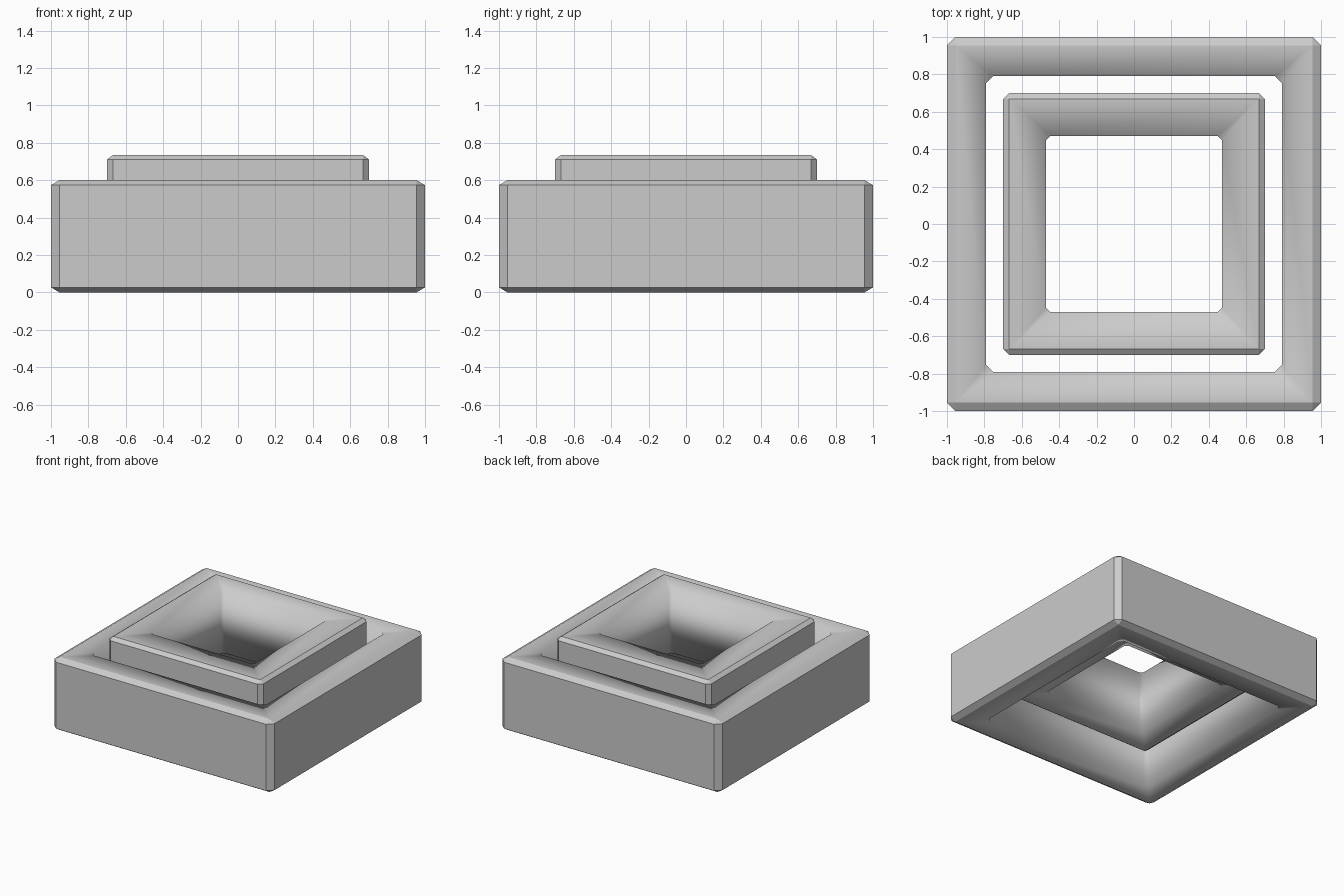
import bpy, bmesh

if "Cube" in bpy.data.objects:
    bpy.data.objects.remove(bpy.data.objects["Cube"])


def octagon(bm, r, c, z):
    """Square loop of half-width r with its corners cut by c."""
    s = r - c
    pts = [(r, -s), (r, s), (s, r), (-s, r), (-r, s), (-r, -s), (-s, -r), (s, -r)]
    return [bm.verts.new((x, y, z)) for x, y in pts]


def square_ring(name, outer, hole, z0, z1, bevel, bevel_z, hole_cut):
    bm = bmesh.new()
    inset = outer - bevel
    # closed cross-section: half-width, corner cut, height
    section = [
        (outer, bevel, z0 + bevel_z),
        (outer, bevel, z1 - bevel_z),
        (inset, 0, z1),
        (hole, hole_cut, z1),
        (hole, hole_cut, z0),
        (inset, 0, z0),
    ]
    loops = [octagon(bm, *p) for p in section]
    for k, a in enumerate(loops):
        b = loops[(k + 1) % len(loops)]
        for i in range(8):
            j = (i + 1) % 8
            bm.faces.new((a[i], a[j], b[j], b[i]))
    bmesh.ops.remove_doubles(bm, verts=bm.verts[:], dist=1e-4)
    bmesh.ops.recalc_face_normals(bm, faces=bm.faces[:])

    # soft shading inside the hole, crisp chamfers outside
    for f in bm.faces:
        f.smooth = True
    for e in bm.edges:
        if all(max(abs(v.co.x), abs(v.co.y)) > hole + 0.01 for v in e.verts):
            e.smooth = False

    mesh = bpy.data.meshes.new(name)
    bm.to_mesh(mesh)
    bm.free()
    ob = bpy.data.objects.new(name, mesh)
    bpy.context.collection.objects.link(ob)
    return ob


# large lower frame
square_ring("outer_frame", 1.0, 0.79, 0.0, 0.6, 0.045, 0.027, 0.036)
# smaller raised frame floating inside it
square_ring("inner_frame", 0.7, 0.47, 0.22, 0.735, 0.033, 0.024, 0.023)
